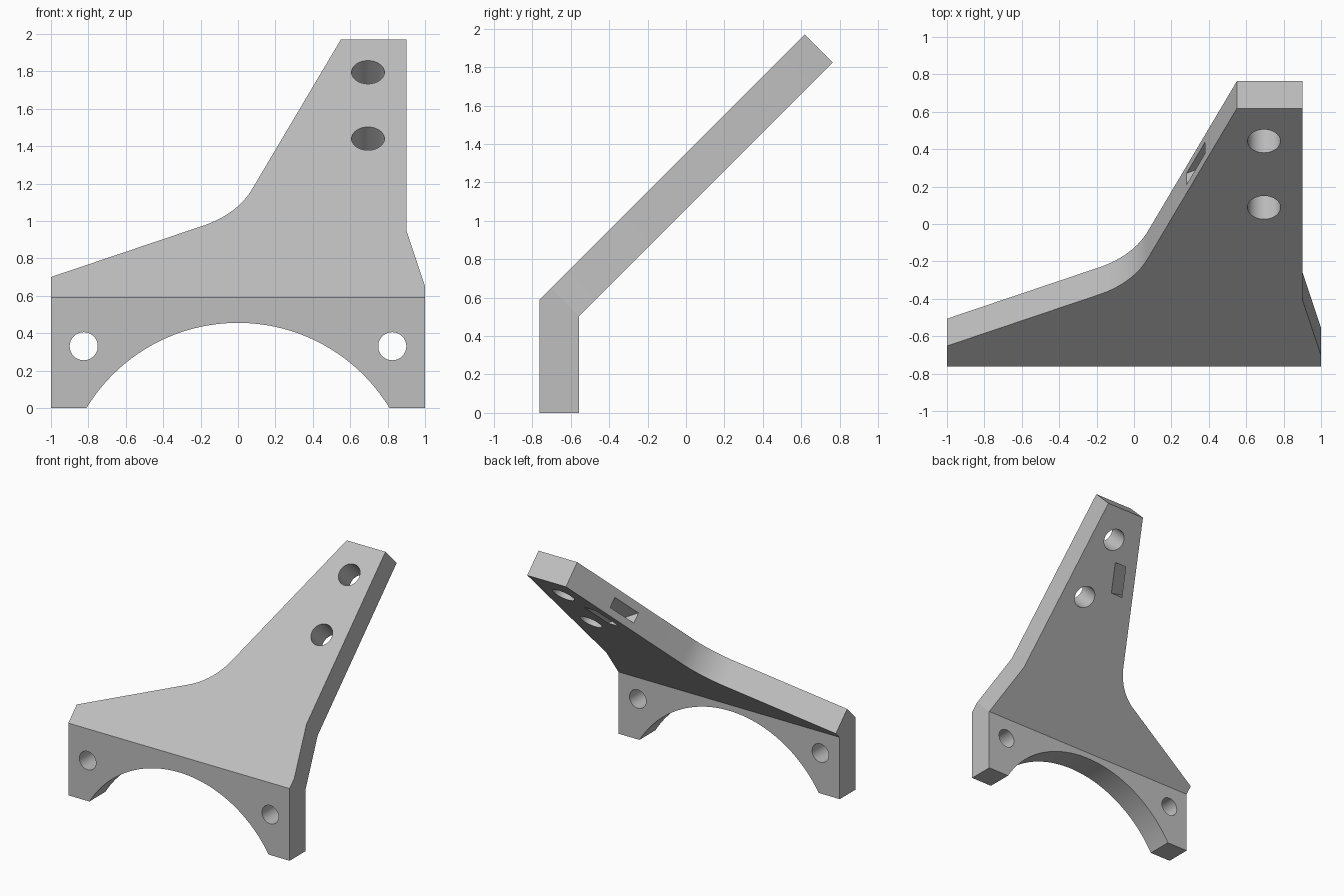
import bpy, bmesh, math
from mathutils import Vector

if "Cube" in bpy.data.objects:
    bpy.data.objects.remove(bpy.data.objects["Cube"])

FRONT, FOLD, THICK = -0.762, 0.59, 0.206
INTO = Vector((0, 1, -1)).normalized()      # depth direction of the sloped plate
SLOPE = 1.686                               # slanted edge, rise per x

grey = bpy.data.materials.new("light_grey")
grey.use_nodes = True
grey.diffuse_color = (0.52, 0.52, 0.52, 1)
grey.node_tree.nodes["Principled BSDF"].inputs["Base Color"].default_value = (0.52, 0.52, 0.52, 1)


def finish(name, bm):
    bmesh.ops.recalc_face_normals(bm, faces=bm.faces)
    mesh = bpy.data.meshes.new(name)
    bm.to_mesh(mesh)
    bm.free()
    mesh.materials.append(grey)
    obj = bpy.data.objects.new(name, mesh)
    bpy.context.collection.objects.link(obj)
    return obj


def front_point(x, z):
    return Vector((x, FRONT + max(0, z - FOLD), z))


def back_point(x, z):
    p = front_point(x, z)
    if z > FOLD:
        return p + INTO * THICK
    p.y += THICK
    if z == FOLD:                           # mitred inner corner
        p.z -= THICK * math.tan(math.pi / 8)
    return p


def arc(a, corner, b, weight, steps=16):
    # Circular fillet between two tangent points
    pts = []
    for i in range(steps + 1):
        t = i / steps
        k = ((1 - t) ** 2, 2 * t * (1 - t) * weight, t * t)
        pts.append(tuple(sum(c * p[j] for c, p in zip(k, (a, corner, b))) / sum(k) for j in (0, 1)))
    return pts


# Outline of the upright flange with its arch
radius, drop = 0.948, 0.493
half = math.asin(0.81 / radius)
arch = []
for i in range(49):
    a = -half + 2 * half * i / 48
    arch.append((radius * math.sin(a), max(0, radius * math.cos(a) - drop)))
lower = [(-1, FOLD), (-1, 0)] + arch + [(1, 0), (1, FOLD)]

# Outline of the sloped plate
fillet = arc((0.073, 1.166), (-0.004, 1.036), (-0.185, 0.975), 0.934)
upper = [(1, 0.65), (0.9, 0.95), (0.9, 1.97), (0.55, 1.97)] + fillet + [(-1, 0.7)]

# Bent plate made as one solid
bm = bmesh.new()
outline = lower + upper
sides = [[bm.verts.new(f(x, z)) for x, z in outline] for f in (front_point, back_point)]
n = len(lower)
for vs in sides:
    bm.faces.new(vs[:n])
    bm.faces.new([vs[0], vs[n - 1]] + vs[n:])
front, back = sides
for i in range(len(outline)):
    j = (i + 1) % len(outline)
    bm.faces.new((front[i], front[j], back[j], back[i]))
bracket = finish("angled_bracket", bm)


def cut(cutter):
    cutter.hide_render = True
    mod = bracket.modifiers.new(cutter.name, 'BOOLEAN')
    mod.operation, mod.solver, mod.object = 'DIFFERENCE', 'EXACT', cutter
    bpy.context.view_layer.objects.active = bracket
    bpy.ops.object.modifier_apply(modifier=mod.name)
    bpy.data.objects.remove(cutter)


def drill(name, centre, direction, r):
    bm = bmesh.new()
    bmesh.ops.create_cone(bm, cap_ends=True, segments=48, radius1=r, radius2=r, depth=0.7)
    matrix = direction.to_track_quat('Z', 'Y').to_matrix().to_4x4()
    matrix.translation = centre
    bm.transform(matrix)
    cut(finish(name, bm))


# Bolt holes
for x in (-0.825, 0.825):
    drill("flange_hole", Vector((x, FRONT + THICK / 2, 0.33)), Vector((0, 1, 0)), 0.075)
for z in (1.44, 1.795):
    drill("plate_hole", front_point(0.695, z) + INTO * THICK / 2, INTO, 0.088)

# Tie slot running from the slanted edge out through the back
section = [(-0.05, 0.031), (-0.05, 0.123), (0.185, 0.25), (0.274, 0.25)]
bm = bmesh.new()
ends = []
for z in (1.517, 1.682):
    edge_x = 0.55 - (1.97 - z) / SLOPE
    ends.append([bm.verts.new(front_point(edge_x + o, z) + INTO * d) for o, d in section])
    bm.faces.new(ends[-1])
for i in range(4):
    j = (i + 1) % 4
    bm.faces.new((ends[0][i], ends[0][j], ends[1][j], ends[1][i]))
cut(finish("tie_slot", bm))

# Smooth curved walls, sharp corners
bpy.ops.object.select_all(action='DESELECT')
bracket.select_set(True)
bpy.context.view_layer.objects.active = bracket
bpy.ops.object.shade_smooth_by_angle(angle=math.radians(15))
